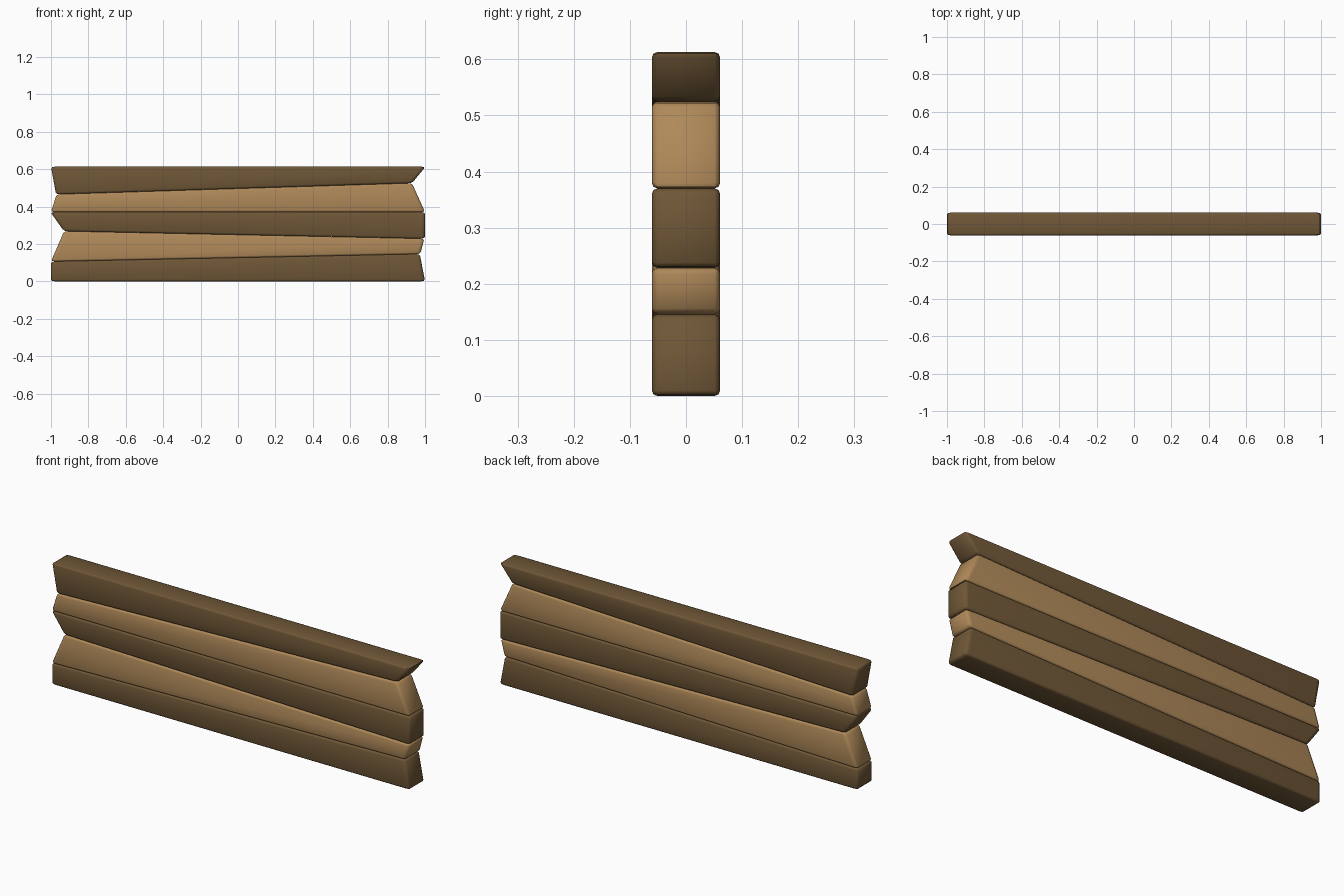
import bpy, bmesh

if "Cube" in bpy.data.objects:
    bpy.data.objects.remove(bpy.data.objects["Cube"])

HALF_DEPTH = 0.061
STRETCH = 2.0   # bevel is longer along the plank than across it


def material(name, rgb):
    m = bpy.data.materials.new(name)
    m.diffuse_color = (*rgb, 1)
    m.use_nodes = True
    m.node_tree.nodes["Principled BSDF"].inputs["Base Color"].default_value = m.diffuse_color
    return m


dark = material("dark_wood", (0.16, 0.095, 0.038))
light = material("light_wood", (0.43, 0.25, 0.10))


def plank(name, outline, mat):
    """Extrude a four-cornered front outline in depth and soften its edges."""
    bm = bmesh.new()
    front = [bm.verts.new((x / STRETCH, -HALF_DEPTH, z)) for x, z in outline]
    back = [bm.verts.new((x / STRETCH, HALF_DEPTH, z)) for x, z in outline]
    bm.faces.new(front)
    bm.faces.new(back[::-1])
    for i in range(4):
        j = (i + 1) % 4
        bm.faces.new((front[j], front[i], back[i], back[j]))
    bmesh.ops.recalc_face_normals(bm, faces=bm.faces)
    bmesh.ops.bevel(bm, geom=bm.edges[:], offset=0.01, offset_type='OFFSET',
                    segments=2, profile=0.5, affect='EDGES', clamp_overlap=True)
    bmesh.ops.scale(bm, vec=(STRETCH, 1, 1), verts=bm.verts)
    bmesh.ops.recalc_face_normals(bm, faces=bm.faces)
    me = bpy.data.meshes.new(name)
    bm.to_mesh(me)
    bm.free()
    me.materials.append(mat)
    ob = bpy.data.objects.new(name, me)
    bpy.context.collection.objects.link(ob)
    bpy.ops.object.select_all(action='DESELECT')
    ob.select_set(True)
    bpy.context.view_layer.objects.active = ob
    bpy.ops.object.shade_smooth_by_angle(angle=0.9)


# Stacked tapered planks: left bottom, right bottom, right top, left top
plank("bottom_plank", [(-1, 0), (1, 0), (0.972, 0.146), (-1, 0.106)], dark)
plank("lower_light_plank", [(-1, 0.106), (0.975, 0.146), (0.996, 0.228), (-0.93, 0.268)], light)
plank("middle_plank", [(-0.93, 0.268), (1, 0.228), (1, 0.37), (-1.003, 0.37)], dark)
plank("upper_light_plank", [(-1, 0.37), (1, 0.37), (0.93, 0.525), (-0.97, 0.465)], light)
plank("top_plank", [(-0.973, 0.465), (0.93, 0.525), (1.003, 0.613), (-1, 0.613)], dark)
